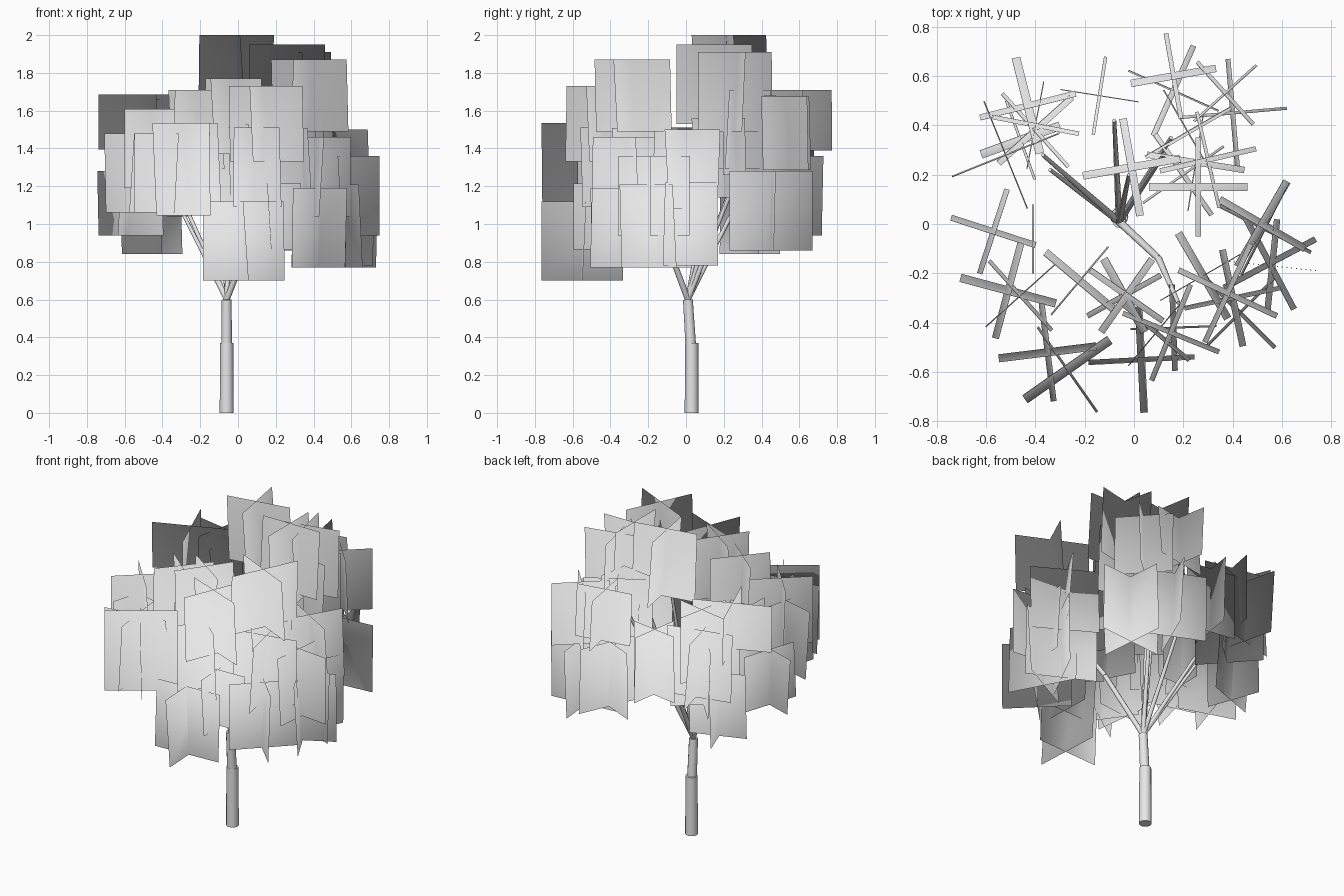
import bpy, bmesh, math, random
from mathutils import Vector, Matrix

random.seed(4)
cube = bpy.data.objects.get("Cube")
if cube:
    bpy.data.objects.remove(cube, do_unlink=True)

grey = bpy.data.materials.new("plain_light_grey")
grey.use_nodes = True
colour = (0.8, 0.8, 0.8, 1)
grey.diffuse_color = colour
grey.node_tree.nodes["Principled BSDF"].inputs["Base Color"].default_value = colour

fork = Vector((-0.06, 0.01, 0.6))
canopy_core = Vector((-0.02, 0, 0.75))


def add_object(name, bm):
    mesh = bpy.data.meshes.new(name)
    bm.to_mesh(mesh)
    bm.free()
    mesh.materials.append(grey)
    obj = bpy.data.objects.new(name, mesh)
    bpy.context.collection.objects.link(obj)
    return mesh


def limb(name, start, end, r_start, r_end, sides):
    """Tapered round limb between two points, smooth on its sides."""
    start, end = Vector(start), Vector(end)
    axis = end - start
    bm = bmesh.new()
    turn = axis.to_track_quat("Z", "Y").to_matrix().to_4x4()
    bmesh.ops.create_cone(bm, cap_ends=True, segments=sides, radius1=r_start,
                          radius2=r_end, depth=axis.length,
                          matrix=Matrix.Translation((start + end) / 2) @ turn)
    for face in bm.faces:
        face.smooth = len(face.verts) == 4
    for edge in bm.edges:
        edge.smooth = all(face.smooth for face in edge.link_faces)
    add_object(name, bm)


def leaf_cross(bm, x, y, z, yaw, width=0.4, height=0.42):
    """Two two-sided cards crossing at right angles, each pitched slightly."""
    for quarter in (0, 90):
        spin = Matrix.Rotation(math.radians(yaw + quarter), 4, "Z")
        pitch = Matrix.Rotation(math.radians(random.uniform(-5, 5)), 4, "X")
        place = Matrix.Translation((x, y, z)) @ spin @ pitch
        for side in (-1, 1):
            corners = [(side, -1), (-side, -1), (-side, 1), (side, 1)]
            face = bm.faces.new([
                bm.verts.new(place @ Vector((a * width / 2, side * 0.001, b * height / 2)))
                for a, b in corners])
            face.smooth = True


def leaf_section(name, crosses):
    """Group of leaf crosses whose normals spread out from the canopy core."""
    bm = bmesh.new()
    for cross in crosses:
        leaf_cross(bm, *cross)
    mesh = add_object(name, bm)
    mesh.normals_split_custom_set_from_vertices(
        [(vert.co - canopy_core).normalized() for vert in mesh.vertices])


# Trunk in two sections
limb("lower_trunk", (-0.06, 0.03, 0), (-0.06, 0.03, 0.37), 0.037, 0.035, 12)
limb("upper_trunk", (-0.06, 0.025, 0.36), fork, 0.028, 0.026, 12)

# Leaf crosses by canopy section: x, y, z, yaw, optional width and height
leaf_section("front_leaves", [
    (0.03, -0.55, 0.91, 3, 0.43), (0.16, -0.42, 1.04, 2, 0.35, 0.35),
    (-0.27, -0.59, 1.29, 35, 0.42, 0.49), (-0.35, -0.52, 1.27, 7),
    (0.15, -0.44, 1.53, -22, 0.42, 0.4), (0.09, -0.44, 1.3, 50, 0.35),
    (-0.03, -0.29, 1.57, -35, 0.36, 0.4), (-0.04, -0.29, 1.32, 29, 0.34)])
leaf_section("left_leaves", [
    (0.38, -0.28, 1.68, -25, 0.44, 0.38), (0.55, -0.16, 0.99, 28, 0.42, 0.44),
    (0.43, -0.36, 0.98, -45), (0.40, -0.30, 1.25, 12), (0.52, 0.0, 1.29, -30),
    (0.53, -0.02, 1.0, 63, 0.42, 0.44), (0.56, -0.17, 1.15, -6, 0.38), (0.28, -0.21, 1.3, 30)])
leaf_section("right_leaves", [
    (-0.51, -0.27, 1.27, -15), (-0.46, -0.29, 1.4, 42, 0.38), (-0.22, -0.23, 1.5, -40, 0.36),
    (-0.57, -0.03, 1.11, -18, 0.36, 0.34), (-0.41, -0.06, 1.3, 0, 0.28)])
leaf_section("back_right_leaves", [
    (-0.52, 0.28, 1.54, 22, 0.47, 0.29), (-0.40, 0.38, 1.25, 42), (-0.43, 0.48, 1.35, 14),
    (-0.46, 0.34, 1.05, 20, 0.34), (-0.4, 0.4, 1.45, -11, 0.36), (-0.14, 0.52, 1.3, -9, 0.32)])
leaf_section("back_left_leaves", [
    (0.16, 0.6, 1.55, 10, 0.35, 0.32), (0.16, 0.54, 1.15, -24), (0.37, 0.53, 1.48, 42, 0.34, 0.39),
    (0.40, 0.45, 1.07, 5, 0.44), (0.22, 0.37, 1.47, 30)])
leaf_section("top_leaves", [
    (-0.01, 0.23, 1.79, 10), (0.26, 0.15, 1.74, 0), (0.20, 0.20, 1.35, -55),
    (0.30, 0.26, 1.7, 13), (0.25, 0.25, 1.5, -9)])

# Branches fan out from the fork to the leaf sections
branch_tips = [
    (-0.37, 0.28, 1.3), (-0.34, 0.22, 1.15), (-0.08, 0.42, 1.4), (0.15, 0.35, 1.45),
    (0.12, 0.28, 1.6), (-0.02, 0.2, 1.7)]
for number, tip in enumerate(branch_tips, 1):
    limb(f"branch_{number}", fork, tip, 0.014, 0.008, 8)
elbow = (0.1, -0.14, 1.0)
limb("front_branch", fork, elbow, 0.016, 0.014, 8)
limb("front_branch_end", elbow, (0.18, -0.32, 1.3), 0.014, 0.008, 8)
